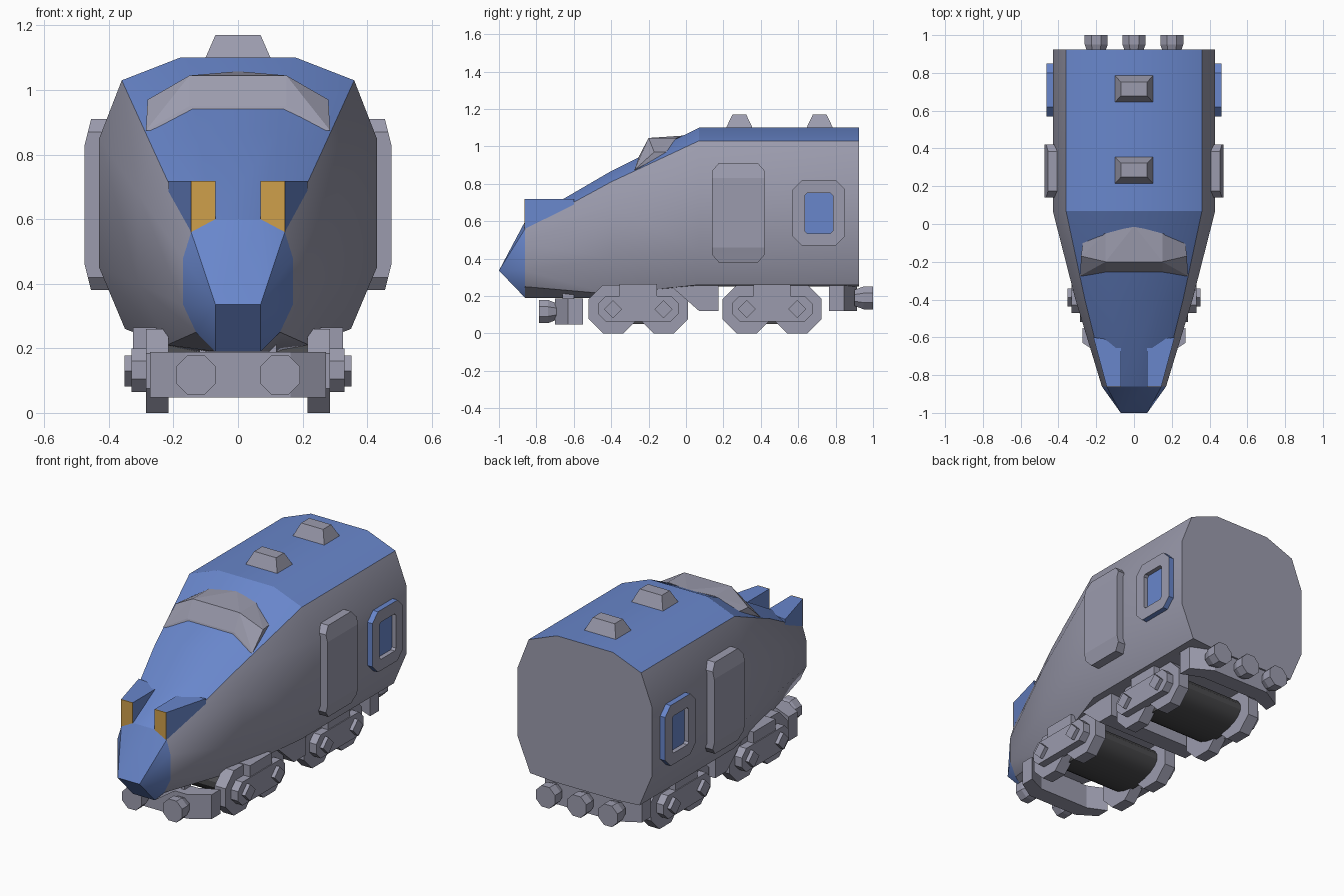
import bpy, bmesh, math
from mathutils import Vector

if "Cube" in bpy.data.objects:
    bpy.data.objects.remove(bpy.data.objects["Cube"])


def material(name, rgb):
    m = bpy.data.materials.new(name)
    m.use_nodes = True
    m.diffuse_color = (*rgb, 1)
    m.node_tree.nodes["Principled BSDF"].inputs["Base Color"].default_value = (*rgb, 1)
    return m


MATS = [material("grey metal", (0.33, 0.33, 0.42)),
        material("blue paint", (0.14, 0.24, 0.60)),
        material("amber lamp", (0.62, 0.35, 0.07)),
        material("dark underside", (0.07, 0.07, 0.075))]
GREY, BLUE, AMBER, DARK = range(4)


def finish(name, bm, smooth=0):
    bmesh.ops.remove_doubles(bm, verts=bm.verts, dist=0.0005)
    bmesh.ops.recalc_face_normals(bm, faces=bm.faces)
    mesh = bpy.data.meshes.new(name)
    bm.to_mesh(mesh)
    bm.free()
    for m in MATS:
        mesh.materials.append(m)
    ob = bpy.data.objects.new(name, mesh)
    bpy.context.collection.objects.link(ob)
    if smooth:
        bpy.ops.object.select_all(action="DESELECT")
        ob.select_set(True)
        bpy.context.view_layer.objects.active = ob
        bpy.ops.object.shade_smooth_by_angle(angle=math.radians(smooth))
    return ob


def loft(name, rings, paint, caps=(GREY, GREY), smooth=0):
    """Skin rings of equal length; paint is a colour or a rule(segment, edge)."""
    bm = bmesh.new()
    rows = [[bm.verts.new(p) for p in r] for r in rings]
    n = len(rings[0])
    for s, (a, b) in enumerate(zip(rows, rows[1:])):
        for k in range(n):
            f = bm.faces.new((a[k], a[(k + 1) % n], b[(k + 1) % n], b[k]))
            f.material_index = paint(s, k) if callable(paint) else paint
    for row, c in ((rows[0], caps[0]), (rows[-1], caps[1])):
        if c is not None:
            bm.faces.new(row).material_index = c
    return finish(name, bm, smooth)


def prism(name, outline, axis, a, b, paint=GREY, smooth=0):
    """Extrude a 2D outline along axis 0, 1 or 2 from a to b."""
    def ring(d):
        return [Vector((*p[:axis], d, *p[axis:])) for p in outline]
    return loft(name, [ring(a), ring(b)], paint, (paint, paint), smooth)


def ngon(u, v, r, n=8, phase=0.5, sx=1.0):
    return [(u + sx * r * math.cos((k + phase) * math.tau / n),
             v + r * math.sin((k + phase) * math.tau / n)) for k in range(n)]


def rect(u0, u1, v0, v1):
    return [(u0, v0), (u1, v0), (u1, v1), (u0, v1)]


def chamfered(u0, u1, v0, v1, c):
    return [(u0 + c, v0), (u1 - c, v0), (u1, v0 + c), (u1, v1 - c),
            (u1 - c, v1), (u0 + c, v1), (u0, v1 - c), (u0, v0 + c)]


def section(y, half):
    return [(x, y, z) for x, z in half] + [(-x, y, z) for x, z in reversed(half)]


# Hull: roof and nose are blue, sides grey
rear = [(0.18, 1.10), (0.36, 1.03), (0.43, 0.85), (0.43, 0.45), (0.35, 0.26), (0.2, 0.25)]
middle = [(0.125, 0.868), (0.26, 0.81), (0.31, 0.68), (0.31, 0.40), (0.22, 0.21), (0.13, 0.19)]
nose = [(0.07, 0.60), (0.145, 0.56), (0.17, 0.48), (0.17, 0.335), (0.13, 0.25), (0.07, 0.19)]
tip = [(0.07, 0.336)] * len(nose)
loft("hull", [section(-1, tip), section(-0.86, nose), section(-0.4, middle),
              section(0.07, rear), section(0.925, rear)],
     lambda s, k: BLUE if s == 0 or k in (0, 10, 11) else GREY, (None, GREY), smooth=24)

# Windscreen hood, a convex shell sunk into the sloping roof
bm = bmesh.new()
for x, y, z in [(0.15, -0.2, 1.045), (0.28, -0.17, 0.97), (0.15, -0.25, 0.95),
                (0.285, -0.275, 0.875), (0.27, -0.09, 0.97), (0.15, -0.05, 1.045),
                (0, -0.01, 1.058), (0.15, -0.1, 0.85)]:
    for sx in (1, -1):
        bm.verts.new((sx * x, y, z))
bmesh.ops.remove_doubles(bm, verts=bm.verts, dist=0.0005)
hull = bmesh.ops.convex_hull(bm, input=bm.verts)
bmesh.ops.delete(bm, geom=[v for v in hull["geom_interior"] if v.is_valid], context="VERTS")
bmesh.ops.dissolve_limit(bm, angle_limit=0.03, verts=bm.verts, edges=bm.edges)
finish("windscreen_hood", bm)

# Roof vents
for i, y in enumerate((0.285, 0.715)):
    def vent(dx, dy, z):
        return [(u, y + v, z) for u, v in rect(-dx, dx, -dy, dy)]
    loft(f"roof_vent_{i + 1}", [vent(0.105, 0.075, 1.09), vent(0.07, 0.037, 1.17)], GREY)

for side, s in (("left", 1), ("right", -1)):
    # Headlamp housing with an amber lens on its front
    plan = [(s * 0.07, -0.86), (s * 0.145, -0.86), (s * 0.215, -0.6), (s * 0.07, -0.62)]
    prism(f"{side}_headlamp_housing", plan, 2, 0.5, 0.718, BLUE)
    lens = [(s * 0.07, 0.60), (s * 0.145, 0.56), (s * 0.145, 0.718), (s * 0.07, 0.718)]
    prism(f"{side}_headlamp_lens", lens, 1, -0.864, -0.858, AMBER)

    # Door bent to follow the body side
    rows = [(0.38, 0.455, 0.105), (0.42, 0.465, 0.14), (0.46, 0.475, 0.14),
            (0.83, 0.475, 0.14), (0.87, 0.465, 0.14), (0.91, 0.455, 0.105)]
    loft(f"{side}_door", [[(s * x, 0.28 + w * d, z) for x, w in
                           ((xo - 0.055, -1), (xo, -1), (xo, 1), (xo - 0.055, 1))]
                          for z, xo, d in rows], GREY)

    # Window: blue rim, grey face, recessed blue pane
    outer = chamfered(0.57, 0.85, 0.47, 0.82, 0.05)
    inner = chamfered(0.635, 0.785, 0.535, 0.75, 0.012)
    rings = [[(s * x, *p) for p in o] for x, o in
             ((0.40, outer), (0.462, outer), (0.462, inner), (0.436, inner))]
    loft(f"{side}_window", rings, lambda seg, k: BLUE if seg == 0 else GREY, (BLUE, BLUE))

# Bogies
for label, yc in (("front", -0.255), ("rear", 0.46)):
    prism(f"{label}_axle_drum", ngon(yc, 0.15, 0.1, 20, 0.5, 2.0), 0, -0.23, 0.23, DARK, 30)
    for side, s in (("left", 1), ("right", -1)):
        prism(f"{label}_{side}_bogie_frame", chamfered(yc - 0.215, yc + 0.215, 0.065, 0.2, 0.04),
              0, s * 0.275, s * 0.33)
        prism(f"{label}_{side}_bogie_mount", rect(yc - 0.1, yc + 0.1, 0.18, 0.265),
              0, s * 0.21, s * 0.325)
        for j, dy in enumerate((-0.135, 0.135)):
            tag = f"{label}_{side}_{j + 1}"
            prism(f"{tag}_wheel", ngon(yc + dy, 0.13, 0.1407), 0, s * 0.215, s * 0.285)
            prism(f"{tag}_hub", ngon(yc + dy, 0.13, 0.048, 4, 0), 0, s * 0.32, s * 0.352)

# Belly box between the bogies
prism("belly_box", [(-0.1, 0.27), (0.07, 0.12), (0.175, 0.12), (0.175, 0.27)], 0, -0.31, 0.31)


# Buffer beams with swept ends
def beam(name, f, y, w, z0, z1):
    plan = [(-w, y + f * 0.07), (-0.6 * w, y), (0.6 * w, y), (w, y + f * 0.07),
            (w, y + f * 0.15), (0.6 * w, y + f * 0.1), (-0.6 * w, y + f * 0.1),
            (-w, y + f * 0.15)]
    prism(name, plan, 2, z0, z1)


beam("front_buffer_beam", 1, -0.70, 0.272, 0.047, 0.188)
beam("rear_buffer_beam", -1, 0.915, 0.31, 0.12, 0.265)
prism("front_beam_mount", rect(-0.12, 0.12, -0.66, -0.6), 2, 0.15, 0.22)


# Buffers flare outward from the beams
def buffer(name, x, z, y0, y1, r):
    loft(name, [[(u, y, v) for u, v in ngon(x, z, q)]
                for y, q in ((y0, 0.7 * r), ((y0 + y1) / 2, r), (y1, r))], GREY)


for i, x in enumerate((-0.13, 0.13)):
    buffer(f"front_buffer_{i + 1}", x, 0.117, -0.69, -0.785, 0.067)
for i, x in enumerate((-0.2, 0, 0.2)):
    buffer(f"rear_buffer_{i + 1}", x, 0.19, 0.90, 1.0, 0.066)
